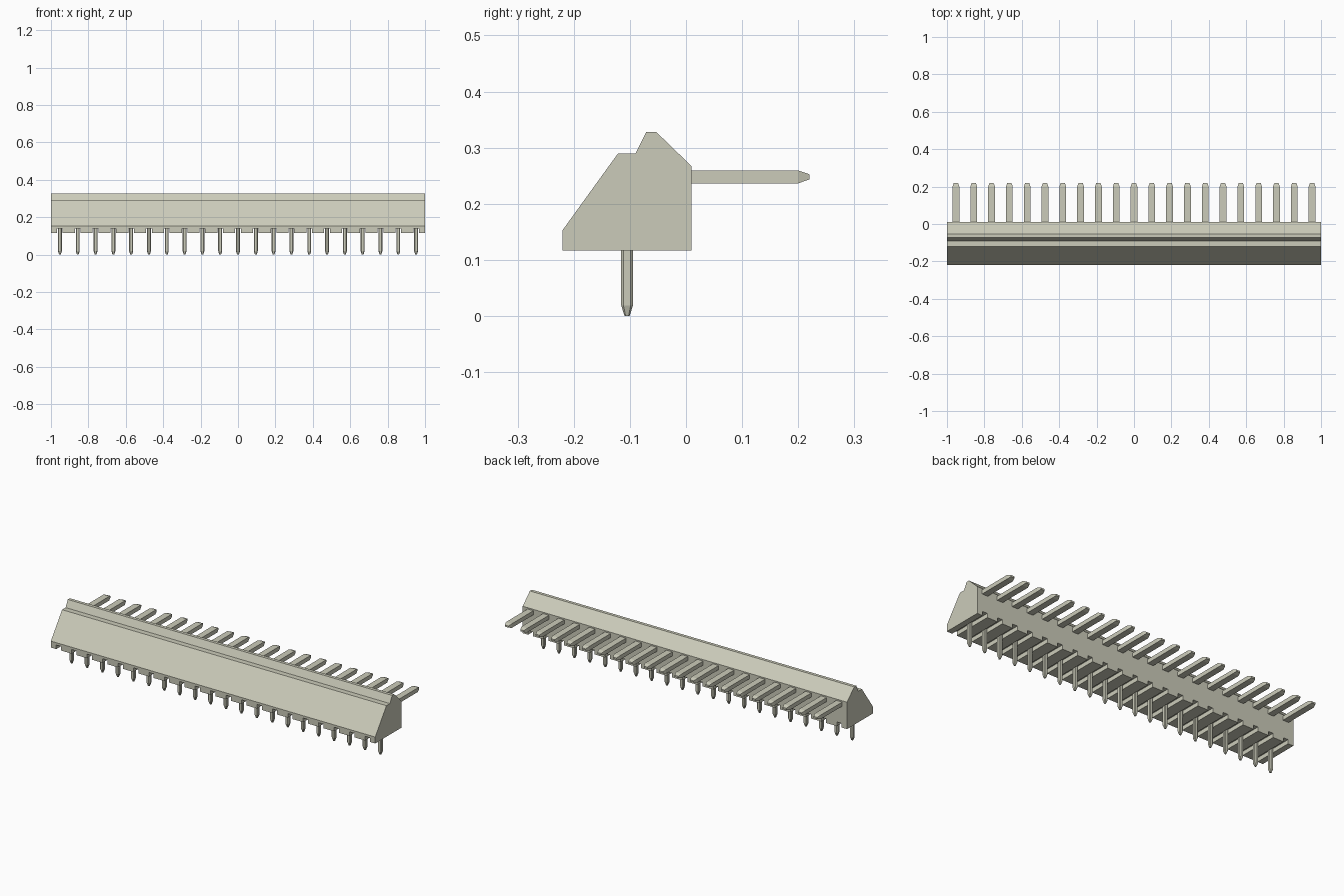
import bpy, bmesh
from mathutils import Vector

cube = bpy.data.objects.get("Cube")
if cube:
    bpy.data.objects.remove(cube, do_unlink=True)

PINS = 21
PITCH = 0.0952


def make_material(name, rgb):
    m = bpy.data.materials.new(name)
    m.use_nodes = True
    m.diffuse_color = (*rgb, 1)
    m.node_tree.nodes["Principled BSDF"].inputs["Base Color"].default_value = (*rgb, 1)
    return m


grey = make_material("warm grey", (0.6, 0.6, 0.49))


def make_object(name, bm):
    bmesh.ops.recalc_face_normals(bm, faces=bm.faces)
    mesh = bpy.data.meshes.new(name)
    bm.to_mesh(mesh)
    bm.free()
    mesh.materials.append(grey)
    ob = bpy.data.objects.new(name, mesh)
    bpy.context.collection.objects.link(ob)
    return ob


def loft(bm, rings):
    """Join equal-sized rings of points and cap both ends."""
    loops = [[bm.verts.new(p) for p in ring] for ring in rings]
    n = len(loops[0])
    for a, b in zip(loops, loops[1:]):
        for i in range(n):
            j = (i + 1) % n
            bm.faces.new((a[i], a[j], b[j], b[i]))
    bm.faces.new(loops[0])
    bm.faces.new(loops[-1])


def section(w, h, c):
    """Rectangle w by h with corners cut by c."""
    w, h = w / 2, h / 2
    if not c:
        return [(-w, -h), (w, -h), (w, h), (-w, h)]
    return [(-w + c, -h), (w - c, -h), (w, -h + c), (w, h - c),
            (w - c, h), (-w + c, h), (-w, h - c), (-w, -h + c)]


pin_x = [(i - (PINS - 1) / 2) * PITCH for i in range(PINS)]

# Housing: side profile (y, z) swept along x
profile = [(-0.22, 0.117), (0.01, 0.117), (0.01, 0.267), (-0.053, 0.328),
           (-0.071, 0.328), (-0.09, 0.29), (-0.121, 0.29), (-0.22, 0.153)]
bm = bmesh.new()
loft(bm, [[(x, y, z) for y, z in profile] for x in (-1, 1)])
housing = make_object("housing", bm)

# Slots through the underside, one at each pin
bm = bmesh.new()
for x in pin_x:
    loft(bm, [[(x + u, y, 0.12 + v) for u, v in section(0.03, 0.04, 0)]
              for y in (-0.3, 0.1)])
cutter = make_object("slot_cutter", bm)
cutter.hide_render = True
mod = housing.modifiers.new("slots", 'BOOLEAN')
mod.operation = 'DIFFERENCE'
mod.solver = 'EXACT'
mod.object = cutter
bpy.context.view_layer.objects.active = housing
bpy.ops.object.modifier_apply(modifier=mod.name)
bpy.data.objects.remove(cutter, do_unlink=True)

# Downward solder pins with tapered tips
bm = bmesh.new()
for x in pin_x:
    loft(bm, [[(x + u, -0.105 + v, z) for u, v in section(w, w, c)]
              for z, w, c in ((0.145, 0.021, 0.004), (0.019, 0.021, 0.004),
                              (0.0, 0.009, 0.002))])
make_object("solder_pins", bm)

# Flat contact blades pointing backwards
bm = bmesh.new()
for x in pin_x:
    loft(bm, [[(x + u, y, 0.248 + v) for u, v in section(w, h, 0)]
              for y, w, h in ((0.0, 0.036, 0.023), (0.2, 0.036, 0.023),
                              (0.22, 0.022, 0.009))])
make_object("contact_blades", bm)
